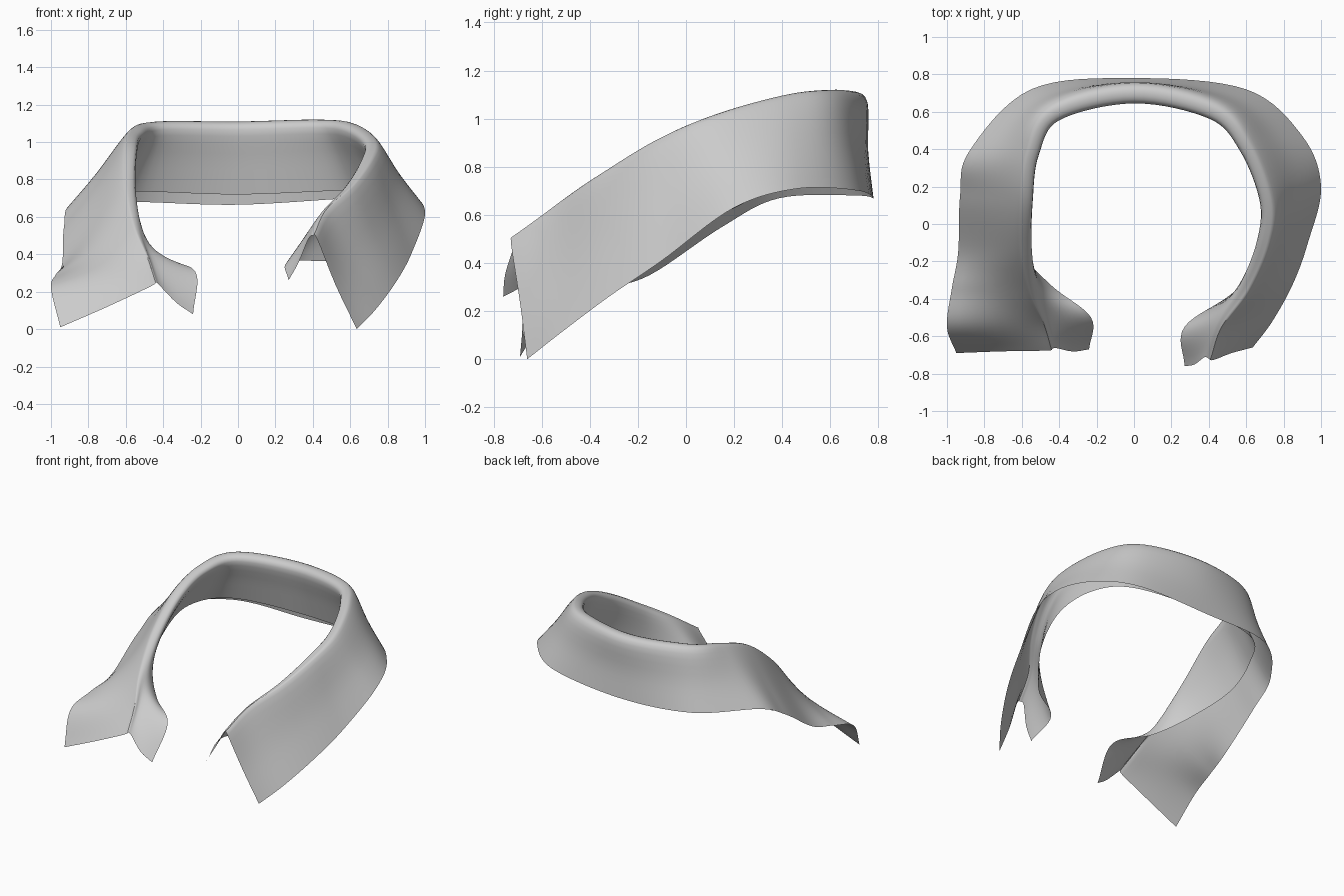
import bpy, bmesh, math
from mathutils import Vector as V

if "Cube" in bpy.data.objects:
    bpy.data.objects.remove(bpy.data.objects["Cube"])

# Stations from the left front, round the back, to the right front:
# outer hem, top of the fold, inner hem
STATIONS = [
    ((-.95, -.69, .01), (-.44, -.67, .25), (-.24, -.67, .08)),
    ((-1.0, -.55, .22), (-.48, -.53, .38), (-.23, -.50, .31)),
    ((-.975, -.35, .29), (-.55, -.36, .56), (-.44, -.33, .38)),
    ((-.94, -.15, .35), (-.59, -.14, .77), (-.62, -.13, .50)),
    ((-.93, .15, .55), (-.59, .12, .97), (-.72, .16, .61)),
    ((-.88, .39, .67), (-.56, .38, 1.07), (-.69, .40, .72)),
    ((-.55, .72, .68), (-.43, .60, 1.11), (-.50, .64, .735)),
    ((0, .78, .665), (0, .70, 1.11), (0, .73, .72)),
    ((.60, .72, .70), (.43, .61, 1.12), (.52, .64, .74)),
    ((.90, .47, .71), (.61, .42, 1.10), (.71, .43, .745)),
    ((1.0, .20, .63), (.72, .13, 1.02), (.80, .18, .66)),
    ((.93, -.10, .41), (.70, -.10, .92), (.75, -.08, .51)),
    ((.85, -.32, .26), (.60, -.34, .77), (.55, -.35, .375)),
    ((.74, -.52, .11), (.46, -.54, .63), (.27, -.55, .36)),
    ((.635, -.66, 0), (.40, -.72, .50), (.27, -.76, .26)),
]


def smooth_path(pts, steps):
    """Catmull-Rom curve through pts."""
    ext = [pts[0] * 2 - pts[1]] + pts + [pts[-1] * 2 - pts[-2]]
    out = []
    for i in range(1, len(ext) - 2):
        a, b, c, d = ext[i - 1:i + 3]
        for k in range(steps):
            t = k / steps
            out.append(.5 * (2 * b + (c - a) * t + (2 * a - 5 * b + 4 * c - d) * t * t
                             + (3 * b - a - 3 * c + d) * t ** 3))
    return out + [pts[-1].copy()]


outer, fold, inner = (smooth_path([V(s[j]) for s in STATIONS], 8) for j in range(3))
n = len(fold)

# Sweep the folded cross-section along the three guide curves
rows = []
for i in range(n):
    tangent = fold[min(i + 1, n - 1)] - fold[max(i - 1, 0)]
    side = V((-tangent.y, tangent.x, 0)).normalized()
    w = .025 + .03 * math.sin(math.pi * i / (n - 1))
    drop = V((0, 0, w * .8))
    o, f, e = outer[i], fold[i], inner[i]
    fo, fi = f + side * w - drop, f - side * w - drop
    end = max(0, 1 - min(i, n - 1 - i) / 8)  # the open ends sag a little
    sag = V((0, -.015, -.015)) * end
    section = [o, o.lerp(fo, .5) - side * .01, fo, f, fi, fi.lerp(e, .5) + sag, e]
    rows.append(smooth_path(section, 4))

bm = bmesh.new()
grid = [[bm.verts.new(p) for p in row] for row in rows]
for r0, r1 in zip(grid, grid[1:]):
    for k in range(len(r0) - 1):
        bm.faces.new((r0[k], r0[k + 1], r1[k + 1], r1[k]))
bmesh.ops.recalc_face_normals(bm, faces=bm.faces)
mesh = bpy.data.meshes.new("shirt_collar")
bm.to_mesh(mesh)
bm.free()
collar = bpy.data.objects.new("shirt_collar", mesh)
bpy.context.collection.objects.link(collar)
bpy.context.view_layer.objects.active = collar
collar.select_set(True)
bpy.ops.object.shade_smooth_by_angle(angle=math.radians(60))
